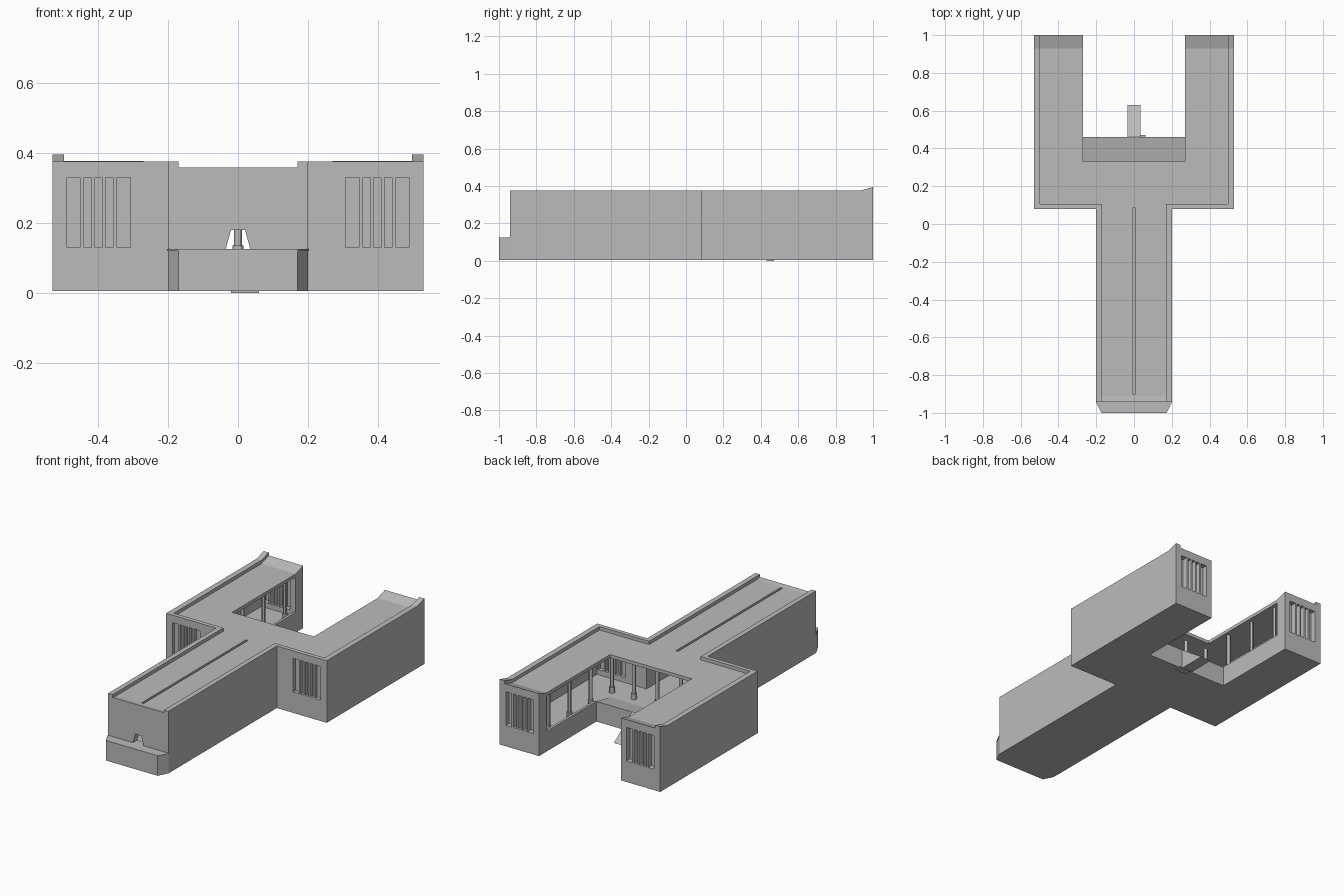
import bpy, bmesh
from mathutils import Vector

cube = bpy.data.objects.get("Cube")
if cube:
    bpy.data.objects.remove(cube)

grey = bpy.data.materials.new("plain_grey")
grey.use_nodes = True
grey.diffuse_color = (0.5, 0.5, 0.5, 1)
grey.node_tree.nodes["Principled BSDF"].inputs["Base Color"].default_value = (0.5, 0.5, 0.5, 1)

BASE, FLOOR, SILL, CEILING, ROOF, RIM = 0.005, 0.1, 0.125, 0.335, 0.355, 0.375


def finish(bm, name, mirror):
    bmesh.ops.recalc_face_normals(bm, faces=bm.faces)
    mesh = bpy.data.meshes.new(name)
    bm.to_mesh(mesh)
    bm.free()
    mesh.materials.append(grey)
    ob = bpy.data.objects.new(name, mesh)
    bpy.context.collection.objects.link(ob)
    if mirror:
        ob.modifiers.new("mirror", "MIRROR")
    return ob


def prism(name, points, axis, lo, hi, mirror=False):
    """Extrude a 2D outline along one axis."""
    bm = bmesh.new()
    place = {"x": lambda a, b: (lo, a, b),
             "y": lambda a, b: (a, lo, b),
             "z": lambda a, b: (a, b, lo)}[axis]
    face = bm.faces.new([bm.verts.new(place(a, b)) for a, b in points])
    step = Vector([hi - lo if axis == k else 0 for k in "xyz"])
    new = bmesh.ops.extrude_face_region(bm, geom=[face], use_keep_orig=True)["geom"]
    bmesh.ops.translate(bm, vec=step, verts=[g for g in new if isinstance(g, bmesh.types.BMVert)])
    return finish(bm, name, mirror)


def box(name, x, y, z, mirror=False):
    outline = [(x[0], y[0]), (x[1], y[0]), (x[1], y[1]), (x[0], y[1])]
    return prism(name, outline, "z", z[0], z[1], mirror)


def both_sides(half):
    """Close a half outline by reflecting it in x."""
    return half + [(-x, y) for x, y in reversed(half)]


def slotted_wall(name, x, y):
    """Wall with five tall slots and a recessed pane, on both wings."""
    low, high = 0.13, 0.33
    box(name + "_bottom", x, y, (FLOOR, low), True)
    box(name + "_top", x, y, (high, ROOF), True)
    left = x[0]
    for a, b in SLOTS + [(x[1], x[1])]:
        box(name + "_bar", (left, a), y, (low, high), True)
        left = b
    mid = (y[0] + y[1]) / 2
    box(name + "_pane", x, (mid - 0.003, mid + 0.003), (low, high), True)


SLOTS = [(0.307, 0.346), (0.357, 0.379), (0.389, 0.409), (0.419, 0.44), (0.451, 0.489)]

# Forked base and roof slab
shoulder = [(0.2, 0.08), (0.53, 0.08), (0.53, 1), (0.27, 1)]
prism("base", both_sides([(0.17, -1), (0.2, -0.94)] + shoulder + [(0.27, 0.46)]),
      "z", BASE, FLOOR)
roof = prism("roof", both_sides([(0.2, -0.94)] + shoulder + [(0.27, 0.33)]),
             "z", CEILING, ROOF)

# Long light slot in the roof
cutter = box("slot_cutter", (-0.007, 0.007), (-0.91, 0.085), (0.3, 0.4))
cutter.hide_render = True
cutter.hide_viewport = True
cut = roof.modifiers.new("slot", "BOOLEAN")
cut.object = cutter
cut.solver = "EXACT"

# Upturned roof ends
prism("wing_roof_end", [(0.93, ROOF), (1, ROOF), (1, 0.377)], "x", 0.27, 0.5, True)
prism("front_roof_lip", [(-0.94, ROOF), (-0.91, ROOF), (-0.94, 0.359)], "x", -0.17, 0.17)

# Parapets
box("stem_parapet", (0.17, 0.2), (-0.94, 0.105), (ROOF, RIM), True)
box("shoulder_parapet", (0.2, 0.497), (0.08, 0.105), (ROOF, RIM), True)
prism("wing_parapet", [(0.08, ROOF), (1, ROOF), (1, 0.395), (0.93, RIM), (0.08, RIM)],
      "x", 0.497, 0.53, True)

# Walls
box("stem_wall", (0.17, 0.2), (-0.94, 0.13), (FLOOR, ROOF), True)
box("wing_outer_wall", (0.497, 0.53), (0.08, 1), (FLOOR, ROOF), True)
slotted_wall("shoulder_wall", (0.2, 0.53), (0.08, 0.13))
slotted_wall("wing_end_wall", (0.27, 0.53), (0.93, 1))
prism("front_wall", [(0, FLOOR), (0.2, FLOOR), (0.2, ROOF), (0, ROOF), (0, 0.18),
                     (0.02, 0.18), (0.035, SILL), (0, SILL)], "y", -0.94, -0.9, True)

# Front ledge with a thin cap
prism("front_ledge", both_sides([(0.17, -1), (0.2, -0.94)]), "z", FLOOR, 0.12)
prism("ledge_cap", both_sides([(0.172, -1), (0.203, -0.94)]), "z", 0.12, SILL)

# Courtyard sills, entry ramp and ground plate
box("wing_sill", (0.27, 0.285), (0.46, 0.93), (FLOOR, SILL), True)
prism("court_lip", [(0.33, FLOOR), (0.46, FLOOR), (0.46, SILL)], "x", -0.27, 0.27)
prism("ramp", [(0.46, BASE), (0.63, BASE), (0.46, SILL)], "x", -0.035, 0.035)
box("ground_plate", (-0.02, 0.06), (0.43, 0.47), (0, BASE))


# Gallery columns with wider feet
def column(x, y):
    bm = bmesh.new()
    for radius, low, high in ((0.011, FLOOR, CEILING), (0.016, FLOOR, 0.135)):
        made = bmesh.ops.create_cone(bm, cap_ends=True, segments=12, radius1=radius,
                                     radius2=radius, depth=high - low)
        bmesh.ops.translate(bm, vec=(x, y, (low + high) / 2), verts=made["verts"])
    ob = finish(bm, "column", False)
    bpy.context.view_layer.objects.active = ob
    ob.select_set(True)
    bpy.ops.object.shade_smooth_by_angle()
    ob.select_set(False)


bpy.ops.object.select_all(action="DESELECT")
for side in (-1, 1):
    for i in range(4):
        column(side * 0.3, 0.27 + 0.2 * i)
    column(side * 0.155, 0.27)
column(0, 0.27)
